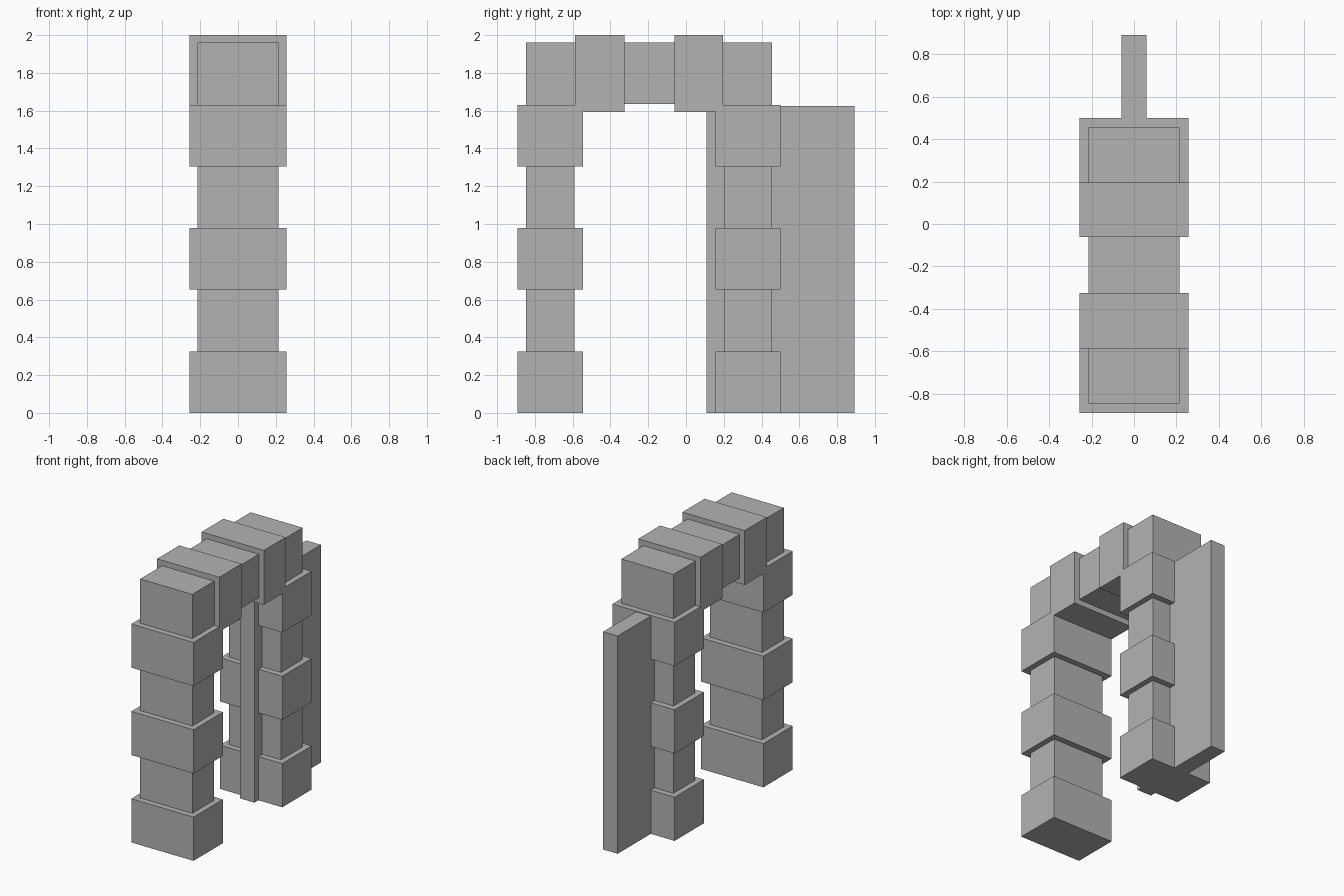
import bpy

cube = bpy.data.objects.get("Cube")
if cube:
    bpy.data.objects.remove(cube, do_unlink=True)

stone = bpy.data.materials.new("grey stone")
stone.use_nodes = True
GREY = (0.45, 0.45, 0.45, 1)
stone.diffuse_color = GREY
stone.node_tree.nodes["Principled BSDF"].inputs["Base Color"].default_value = GREY

WIDE, NARROW = 0.257, 0.215  # half widths in x


def block(name, half_x, y0, y1, z0, z1):
    """Axis-aligned block centred on x = 0."""
    bpy.ops.mesh.primitive_cube_add(size=1, location=(0, (y0 + y1) / 2, (z0 + z1) / 2))
    ob = bpy.context.object
    ob.name = name
    ob.scale = (2 * half_x, y1 - y0, z1 - z0)
    bpy.ops.object.transform_apply(location=False, rotation=False, scale=True)
    ob.data.materials.append(stone)


# Pillars of alternating wide and narrow stones
COURSE = 0.326
for side, centre in (("front", -0.718), ("back", 0.328)):
    for i in range(5):
        wide = i % 2 == 0
        half_y = 0.173 if wide else 0.128
        block(f"{side}_pillar_stone_{i + 1}", WIDE if wide else NARROW,
              centre - half_y, centre + half_y, i * COURSE, (i + 1) * COURSE)

# Lintel of alternating narrow and wide stones
joints = (-0.846, -0.587, -0.325, -0.062, 0.195, 0.456)
for i, (y0, y1) in enumerate(zip(joints, joints[1:])):
    if i % 2:
        block(f"lintel_stone_{i + 1}", WIDE, y0, y1, 1.594, 2.0)
    else:
        block(f"lintel_stone_{i + 1}", NARROW, y0, y1, 1.635 if i == 2 else 1.63, 1.96)

# Thin wall running through the back pillar
block("wall_slab", 0.06, 0.108, 0.891, 0, 1.625)
